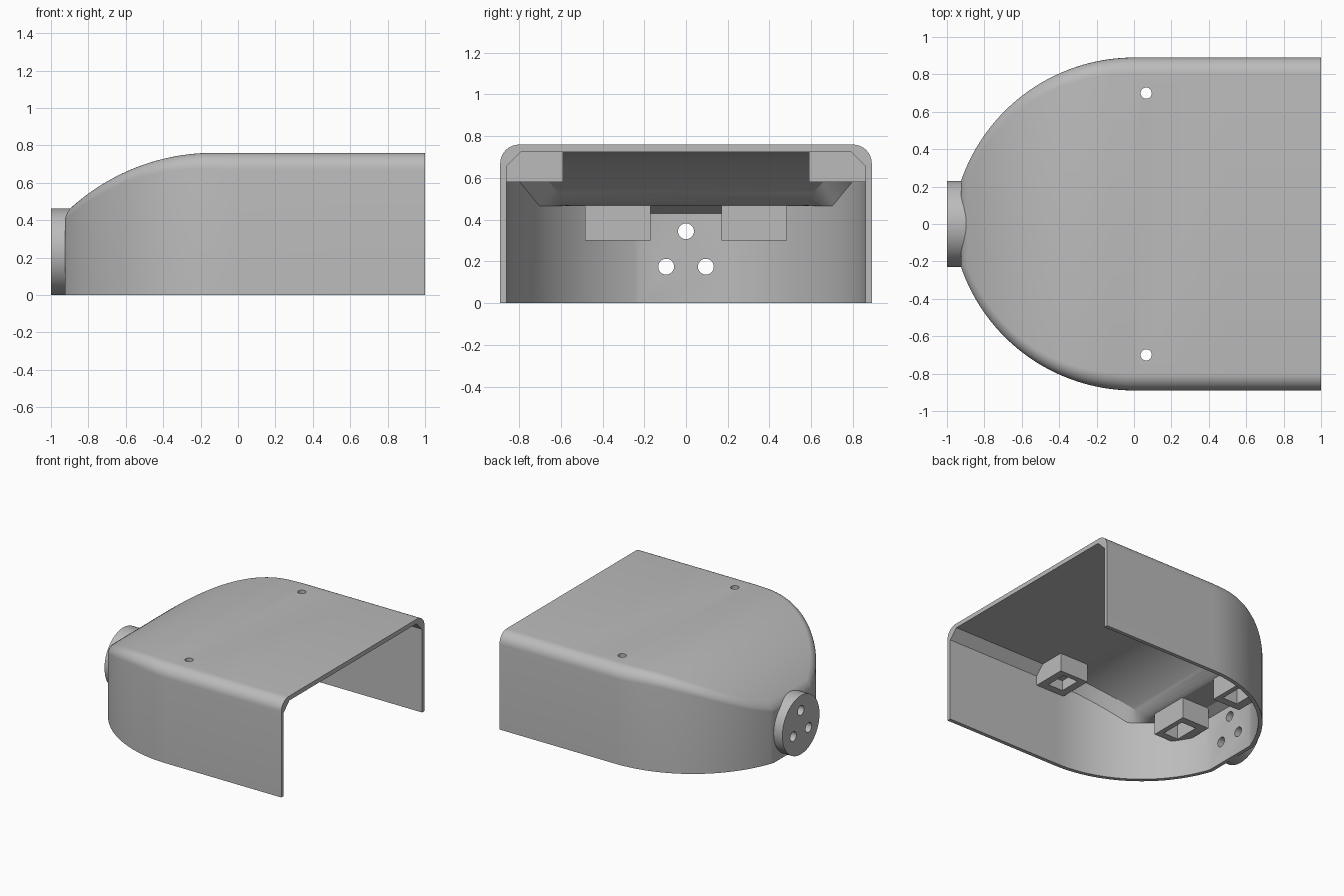
import bpy, bmesh, math
from mathutils import Matrix

cube = bpy.data.objects.get("Cube")
if cube:
    bpy.data.objects.remove(cube)

grey = bpy.data.materials.new("plain grey")
grey.use_nodes = True
colour = (0.5, 0.5, 0.5, 1)
grey.diffuse_color = colour
grey.node_tree.nodes["Principled BSDF"].inputs["Base Color"].default_value = colour

HALF, HEIGHT, NOSE_X = 0.89, 0.76, -0.925
PLAN_R, FILLET, WALL, CHAMFER = 0.978, 0.09, 0.03, 0.07


def make(name, bm):
    bmesh.ops.recalc_face_normals(bm, faces=bm.faces)
    mesh = bpy.data.meshes.new(name)
    bm.to_mesh(mesh)
    bm.free()
    mesh.materials.append(grey)
    obj = bpy.data.objects.new(name, mesh)
    bpy.context.collection.objects.link(obj)
    return obj


def prism(name, outline, z0, z1):
    bm = bmesh.new()
    face = bm.faces.new([bm.verts.new((x, y, z0)) for x, y in outline])
    top = bmesh.ops.extrude_face_region(bm, geom=[face])["geom"]
    bmesh.ops.translate(bm, vec=(0, 0, z1 - z0),
                        verts=[v for v in top if isinstance(v, bmesh.types.BMVert)])
    return make(name, bm)


def block(name, x0, x1, y0, y1, z0, z1):
    return prism(name, [(x0, y0), (x1, y0), (x1, y1), (x0, y1)], z0, z1)


def rod(name, centre, radius, length, axis, sides=48):
    bm = bmesh.new()
    turn = Matrix.Rotation(math.pi / 2, 4, 'Y') if axis == 'X' else Matrix()
    bmesh.ops.create_cone(bm, cap_ends=True, segments=sides, radius1=radius,
                          radius2=radius, depth=length,
                          matrix=Matrix.Translation(centre) @ turn)
    return make(name, bm)


def cut(obj, cutters):
    for c in cutters:
        c.hide_render = True
        mod = obj.modifiers.new("cut", 'BOOLEAN')
        mod.operation, mod.solver, mod.object = 'DIFFERENCE', 'EXACT', c
    graph = bpy.context.evaluated_depsgraph_get()
    mesh = bpy.data.meshes.new_from_object(obj.evaluated_get(graph))
    obj.modifiers.clear()
    obj.data = mesh


# Roof heights along the length, outside and inside
def drop(x, start, radius):
    d = max(0, start - x)
    return radius - math.sqrt(max(0, radius ** 2 - d ** 2))


def roof_out(x):
    return HEIGHT - drop(x, -0.13, 1.138)


def roof_in(x, lower=0):
    z = max(HEIGHT - 0.035 - drop(x, 0, 0.82) - lower, 0.465)
    return min(z, roof_out(x) - 0.035)


# Plan outline as points with outward normals, open at the +x end
def plan():
    end = math.asin(-NOSE_X / PLAN_R)
    half = [(1, HALF, 0, 1), (0.5, HALF, 0, 1)]
    steps = 40
    for i in range(steps + 1):
        a = end * i / steps
        n = a if i < steps else (a + math.pi / 2) / 2
        half.append((-PLAN_R * math.sin(a), HALF - PLAN_R + PLAN_R * math.cos(a),
                     -math.sin(n), math.cos(n)))
    return half + [(x, -y, nx, -ny) for x, y, nx, ny in reversed(half)]


def shell():
    bm = bmesh.new()
    stations = plan()
    count, rounds = len(stations), 8
    outer, inner = [], []
    for x, y, nx, ny in stations:
        def point(d, height):
            px = x - nx * d
            return bm.verts.new((px, y - ny * d, height(px)))
        # the edge rounding tightens toward the nose
        r = FILLET * (1 - 0.6 * min(1, max(0, (-0.1 - x) / 0.82)))
        col = [point(0, lambda px: 0)]
        for i in range(rounds + 1):
            a = math.pi / 2 * i / rounds
            col.append(point(r * (1 - math.cos(a)),
                             lambda px: roof_out(px) - r * (1 - math.sin(a))))
        outer.append(col)
        inner.append([point(WALL, lambda px: 0),
                      point(WALL, lambda px: roof_in(px, CHAMFER)),
                      point(WALL + CHAMFER, roof_in)])
    for cols in (outer, inner):
        for a, b in zip(cols, cols[1:]):
            for j in range(len(a) - 1):
                bm.faces.new((a[j], b[j], b[j + 1], a[j + 1]))
        for i in range(count // 2 - 1):
            k = count - 1 - i
            bm.faces.new((cols[i][-1], cols[i + 1][-1], cols[k - 1][-1], cols[k][-1]))
    # bottom rim and open end
    for i in range(count - 1):
        bm.faces.new((outer[i][0], outer[i + 1][0], inner[i + 1][0], inner[i][0]))
    bm.faces.new(outer[0] + outer[-1][::-1] + inner[-1] + inner[0][::-1])
    return make("shell", bm)


body = shell()
collar = rod("nose_collar", (-0.948, 0, 0.231), 0.231, 0.104, 'X', 64)

# Cable holes through the nose
nose_holes = [rod("nose_hole_cutter", (-0.92, y, z), 0.038, 0.4, 'X', 32)
              for y, z in ((0, 0.345), (0.095, 0.175), (-0.095, 0.175))]
roof_holes, pockets, bosses = [], [], []
for side, word in ((1, "back"), (-1, "front")):
    # Screw boss below the roof, with a nut pocket
    hole = rod("screw_hole_cutter", (0.065, side * 0.7, 0.7), 0.03, 0.5, 'Z', 32)
    pocket = block("pocket_cutter", 0, 0.13, side * 0.63, side * 0.80, 0.5, 0.66)
    boss = block(word + "_screw_boss", -0.06, 0.19, side * 0.59, side * 0.862, 0.58, 0.73)
    cut(boss, [hole, pocket])
    roof_holes.append(hole)
    # Nose boss hanging from the thick nose ceiling
    slot = block("slot_cutter", -0.77, -0.64, side * 0.23, side * 0.43, 0.2, 0.42)
    outline = [(-0.6, 0.17), (-0.6, 0.485), (-0.775, 0.485), (-0.84, 0.38), (-0.84, 0.17)]
    nose_boss = prism(word + "_nose_boss", [(x, side * y) for x, y in outline], 0.30, 0.47)
    cut(nose_boss, [slot])
    pockets += [pocket, slot]
    bosses += [boss, nose_boss]

cut(body, nose_holes + roof_holes)
cut(collar, nose_holes)
for helper in nose_holes + roof_holes + pockets:
    bpy.data.objects.remove(helper)

# Smooth the curved walls and keep edges sharp
bpy.ops.object.select_all(action='DESELECT')
for obj in [body, collar] + bosses:
    obj.select_set(True)
bpy.context.view_layer.objects.active = body
bpy.ops.object.shade_smooth_by_angle(angle=math.radians(25))
